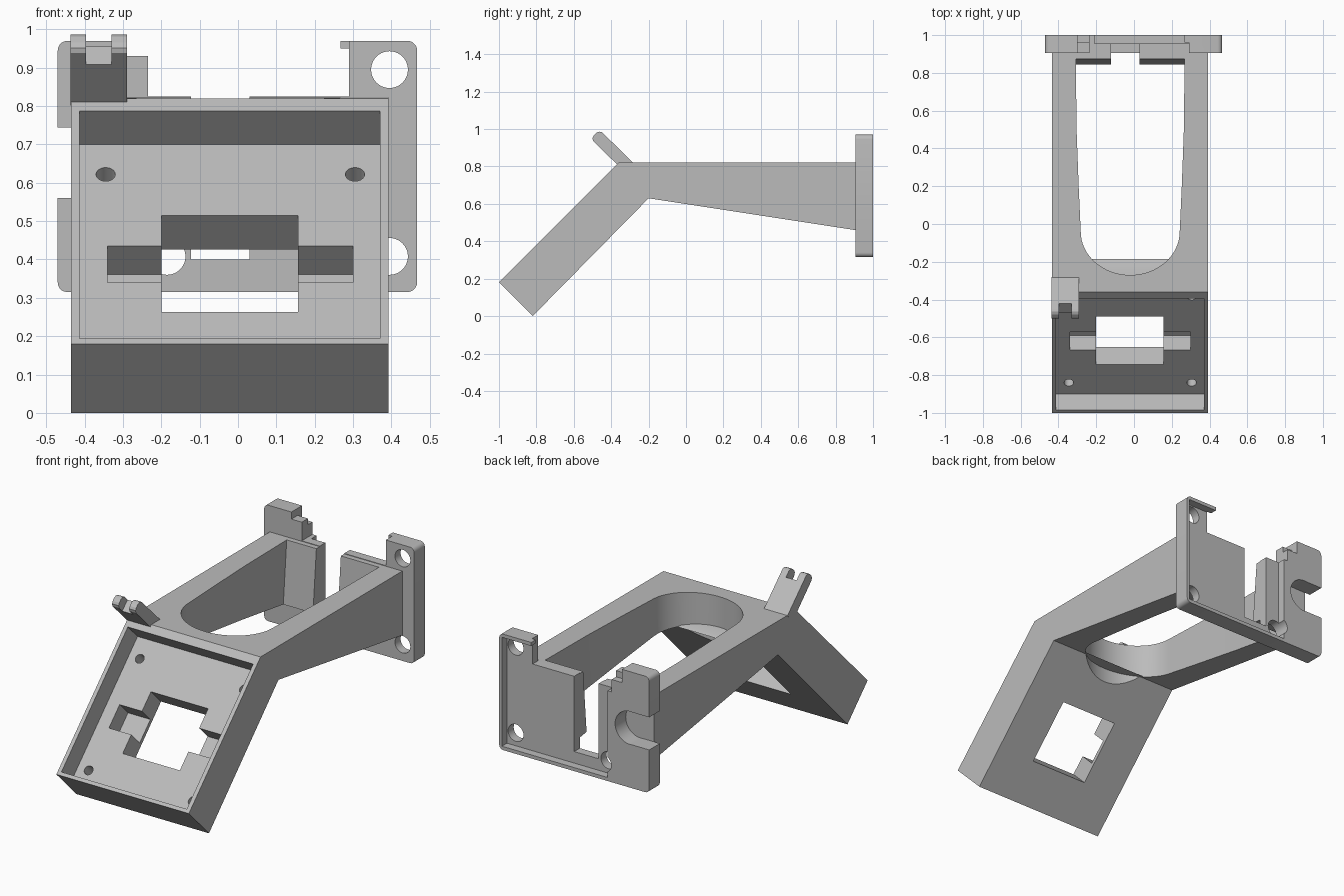
import bpy
import bmesh
from math import sin, cos, pi, radians
from mathutils import Matrix, Vector

if "Cube" in bpy.data.objects:
    bpy.data.objects.remove(bpy.data.objects["Cube"])

grey = bpy.data.materials.new("plain_grey")
grey.use_nodes = True
grey.diffuse_color = (0.5, 0.5, 0.5, 1)
grey.node_tree.nodes["Principled BSDF"].inputs["Base Color"].default_value = (0.5, 0.5, 0.5, 1)

R = 0.5 ** 0.5
# Local frame of the sloped panel: x, distance up the slope, outward normal
SLOPE = Matrix(((1, 0, 0, 0), (0, R, -R, -1), (0, R, R, 0.18), (0, 0, 0, 1)))


def finish(bm, name, matrix=None):
    if matrix:
        bm.transform(matrix)
    bmesh.ops.recalc_face_normals(bm, faces=bm.faces)
    mesh = bpy.data.meshes.new(name)
    bm.to_mesh(mesh)
    bm.free()
    mesh.materials.append(grey)
    ob = bpy.data.objects.new(name, mesh)
    bpy.context.collection.objects.link(ob)
    return ob


def loft(name, rings):
    """Solid between two matching outlines."""
    bm = bmesh.new()
    a, b = [[bm.verts.new(p) for p in ring] for ring in rings]
    bm.faces.new(a)
    bm.faces.new(b)
    for i in range(len(a)):
        j = (i + 1) % len(a)
        bm.faces.new((a[i], a[j], b[j], b[i]))
    return finish(bm, name)


def prism_x(name, pts, x0, x1):
    return loft(name, [[(x, y, z) for y, z in pts] for x in (x0, x1)])


def prism_y(name, pts, y0, y1):
    return loft(name, [[(x, y, z) for x, z in pts] for y in (y0, y1)])


def box(x, y, z, matrix=None, name="cutter"):
    bm = bmesh.new()
    bmesh.ops.create_cube(bm, size=1)
    for v in bm.verts:
        v.co = [lo + (c + 0.5) * (hi - lo) for c, (lo, hi) in zip(v.co, (x, y, z))]
    return finish(bm, name, matrix)


def rod(centre, radius, length, turn, matrix=None):
    """Cylinder cutter; turn is its rotation about x."""
    bm = bmesh.new()
    bmesh.ops.create_cone(bm, cap_ends=True, segments=40, radius1=radius,
                          radius2=radius, depth=length)
    bm.transform(Matrix.Translation(centre) @ Matrix.Rotation(turn, 4, 'X'))
    return finish(bm, "cutter", matrix)


def cut(ob, *cutters):
    bpy.context.view_layer.objects.active = ob
    for c in cutters:
        c.hide_render = True
        mod = ob.modifiers.new("cut", 'BOOLEAN')
        mod.operation, mod.solver, mod.object = 'DIFFERENCE', 'EXACT', c
        bpy.ops.object.modifier_apply(modifier=mod.name)
        bpy.data.objects.remove(c)


# Bent body: sloped panel and tapering arm
body = prism_x("bent_body", [(-1, 0.18), (-0.82, 0), (-0.2, 0.63), (0.905, 0.46),
                             (0.905, 0.822), (-0.36, 0.82)], -0.435, 0.393)

# Rounded opening between the arms, with a leaning rear wall
MID = -0.02


def opening(z, back):
    side = [(0.288, back), (0.284, 0.5), (0.273, 0.2)]
    arc = [(0.262 * cos(t), -0.04 - 0.23 * sin(t)) for t in (i * pi / 32 for i in range(33))]
    pts = side + arc + [(-x, y) for x, y in reversed(side)]
    return [(MID + x, y, z) for x, y in pts]


cut(body, loft("cutter", [opening(0.3, 0.83), opening(1.0, 0.89)]))
cut(body, box((-0.123, 0.03), (0.7, 1.1), (0.3, 1.1)))

# Panel tray, window, side slots and screw holes
cut(body,
    box((-0.413, 0.37), (0.02, 0.858), (-0.123, 0.3), SLOPE),
    box((-0.2, 0.157), (0.24, 0.597), (-0.3, -0.05), SLOPE),
    box((-0.34, 0.3), (0.349, 0.484), (-0.229, -0.05), SLOPE))
for x in (-0.345, 0.305):
    for s in (0.103, 0.748):
        cut(body, rod((x, s, -0.15), 0.025, 0.1, 0, SLOPE))

# Thin web left at the bend under the opening
web = prism_x("bend_web", [(-0.275, 0.642), (-0.2, 0.63), (-0.185, 0.628), (-0.2, 0.636),
                           (-0.275, 0.648)], -0.26, 0.22)

# Rear mounting plate outline with raised corner tabs
plate = prism_y("rear_plate", [(-0.47, 0.315), (0.467, 0.315), (0.467, 0.97), (0.267, 0.97),
                               (0.267, 0.948), (0.29, 0.945), (0.29, 0.825), (-0.235, 0.825),
                               (-0.235, 0.93), (-0.3, 0.93), (-0.3, 0.97), (-0.47, 0.97)],
                0.905, 1.0)
bm = bmesh.new()
bm.from_mesh(plate.data)
corners = [e for e in bm.edges if all(abs(v.co.x) > 0.46 for v in e.verts)
           and abs(e.verts[0].co.y - e.verts[1].co.y) > 0.05]
bmesh.ops.bevel(bm, geom=corners, offset=0.025, segments=5, profile=0.5, affect='EDGES')
bm.to_mesh(plate.data)
bm.free()

# Rear recess, cable slot, step and small hook relief
cut(plate,
    box((-0.21, 0.45), (0.955, 1.1), (0.335, 0.95)),
    box((-0.123, 0.03), (0.8, 1.1), (0.4, 1.1)),
    box((-0.3, -0.2), (0.96, 1.1), (0.895, 1.1)),
    box((0.2, 0.29), (0.8, 0.96), (0.9, 1.1)))

# Plate bolt holes and open side notch
for x, z in ((0.395, 0.895), (0.395, 0.408), (-0.185, 0.408)):
    cut(plate, rod((x, 0.95, z), 0.048, 0.4, radians(90)))
cut(plate, rod((-0.35, 0.95, 0.652), 0.093, 0.4, radians(90)),
    box((-0.6, -0.35), (0.8, 1.1), (0.56, 0.744)))

# Leaning cable clip with an open round seat
clip = prism_x("cable_clip", [(-0.36, 0.802), (-0.497, 0.938), (-0.5, 0.952), (-0.494, 0.966),
                              (-0.478, 0.981), (-0.464, 0.986), (-0.449, 0.983),
                              (-0.28, 0.818), (-0.3, 0.802)], -0.437, -0.29)
seat = Vector((-0.363, -0.443, 0.933))
LEAN = Matrix.Translation(seat) @ Matrix.Rotation(radians(45), 4, 'X')
cut(clip, rod((0, 0, 0), 0.047, 0.3, radians(90), LEAN),
    box((-0.033, 0.033), (-0.2, 0.2), (0, 0.2), LEAN))

# Smooth the curved walls, keep hard edges
for ob in (body, web, plate, clip):
    bpy.ops.object.select_all(action='DESELECT')
    ob.select_set(True)
    bpy.context.view_layer.objects.active = ob
    bpy.ops.object.shade_smooth_by_angle(angle=radians(20))
